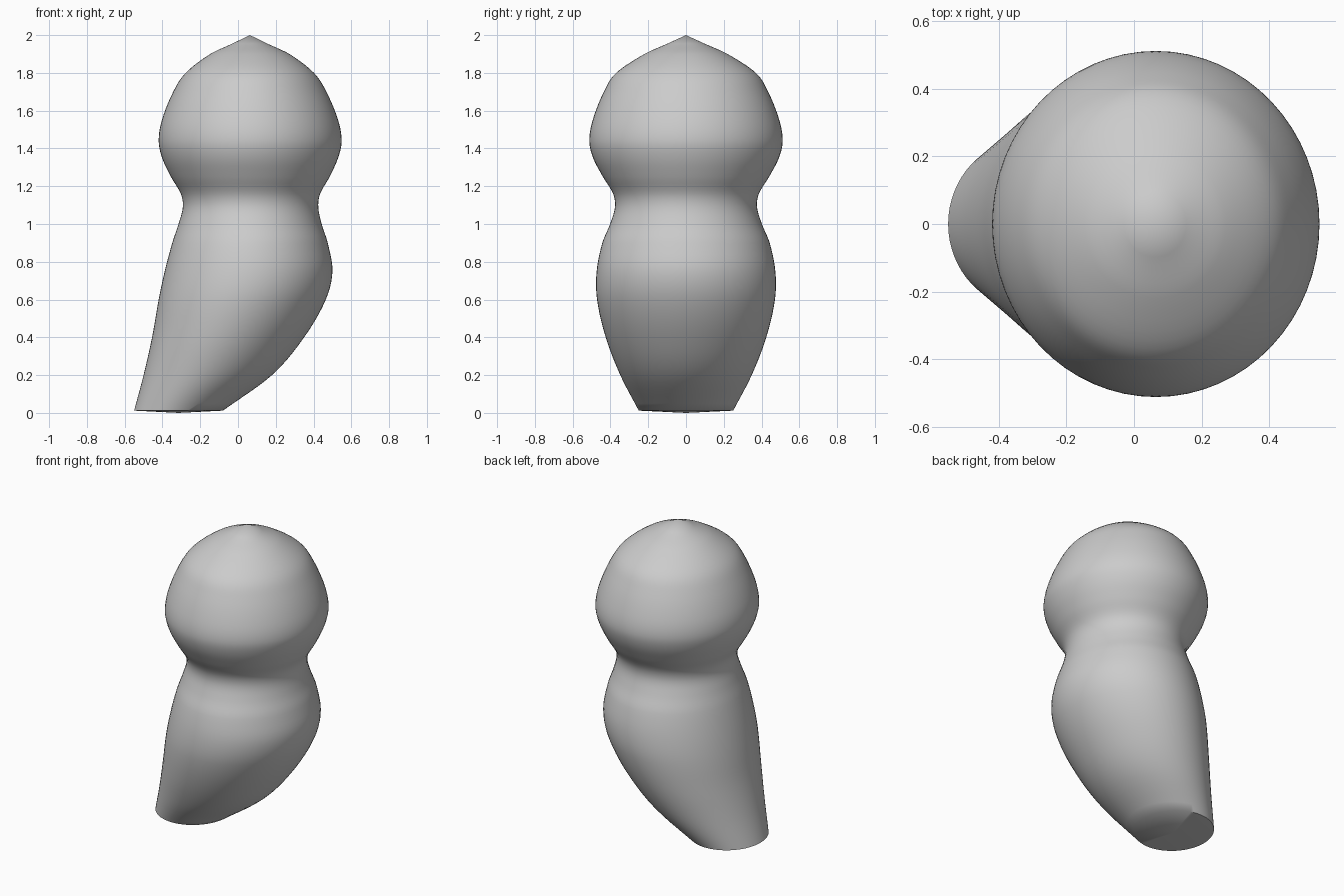
import bpy, bmesh, math

if "Cube" in bpy.data.objects:
    bpy.data.objects.remove(bpy.data.objects["Cube"])

# Cross-sections: height, left x, right x, half depth
SECTIONS = [
    (0.012, -0.55, -0.08, 0.25), (0.2, -0.50, 0.18, 0.348), (0.4, -0.455, 0.35, 0.425),
    (0.6, -0.42, 0.465, 0.471), (0.75, -0.388, 0.50, 0.473), (0.9, -0.348, 0.475, 0.443),
    (1.0, -0.315, 0.443, 0.402), (1.09, -0.292, 0.425, 0.376), (1.16, -0.303, 0.435, 0.386),
    (1.25, -0.355, 0.485, 0.44), (1.35, -0.402, 0.53, 0.492), (1.44, -0.42, 0.549, 0.512),
    (1.55, -0.403, 0.53, 0.494), (1.7, -0.343, 0.468, 0.435), (1.8, -0.277, 0.402, 0.37),
    (1.9, -0.147, 0.272, 0.22), (1.955, -0.03, 0.155, 0.098),
]
SEGMENTS, STEPS = 64, 5


def smooth_rows(rows):
    """Refine the sections with a cubic curve along the height."""
    def slope(i, k):
        a, b = rows[max(i - 1, 0)], rows[min(i + 1, len(rows) - 1)]
        return (b[k] - a[k]) / (b[0] - a[0])
    out = []
    for i in range(len(rows) - 1):
        p, q = rows[i], rows[i + 1]
        h = q[0] - p[0]
        for s in range(STEPS):
            t = s / STEPS
            row = [p[0] + h * t]
            for k in (1, 2, 3):
                row.append((2*t**3 - 3*t**2 + 1) * p[k] + (t**3 - 2*t**2 + t) * h * slope(i, k)
                           + (3*t**2 - 2*t**3) * q[k] + (t**3 - t**2) * h * slope(i + 1, k))
            out.append(row)
    return out + [rows[-1]]


# Lofted body with pointed crown and shallow base
bm = bmesh.new()
rings = []
for z, left, right, depth in smooth_rows(SECTIONS):
    mid, half = (left + right) / 2, (right - left) / 2
    rings.append([bm.verts.new((mid + half * math.cos(a), depth * math.sin(a), z))
                  for a in (2 * math.pi * i / SEGMENTS for i in range(SEGMENTS))])
tip = bm.verts.new((0.063, 0, 2))
base = bm.verts.new((-0.315, 0, 0))
for i in range(SEGMENTS):
    j = (i + 1) % SEGMENTS
    for low, high in zip(rings, rings[1:]):
        bm.faces.new((low[i], low[j], high[j], high[i]))
    bm.faces.new((rings[-1][i], rings[-1][j], tip))
    bm.faces.new((rings[0][j], rings[0][i], base))
mesh = bpy.data.meshes.new("body")
bm.to_mesh(mesh)
bm.free()

body = bpy.data.objects.new("body", mesh)
bpy.context.collection.objects.link(body)
grey = bpy.data.materials.new("light grey")
grey.diffuse_color = (0.6, 0.6, 0.6, 1)
grey.use_nodes = True
grey.node_tree.nodes["Principled BSDF"].inputs["Base Color"].default_value = grey.diffuse_color
mesh.materials.append(grey)
bpy.context.view_layer.objects.active = body
body.select_set(True)
bpy.ops.object.shade_smooth_by_angle(angle=math.radians(50))
